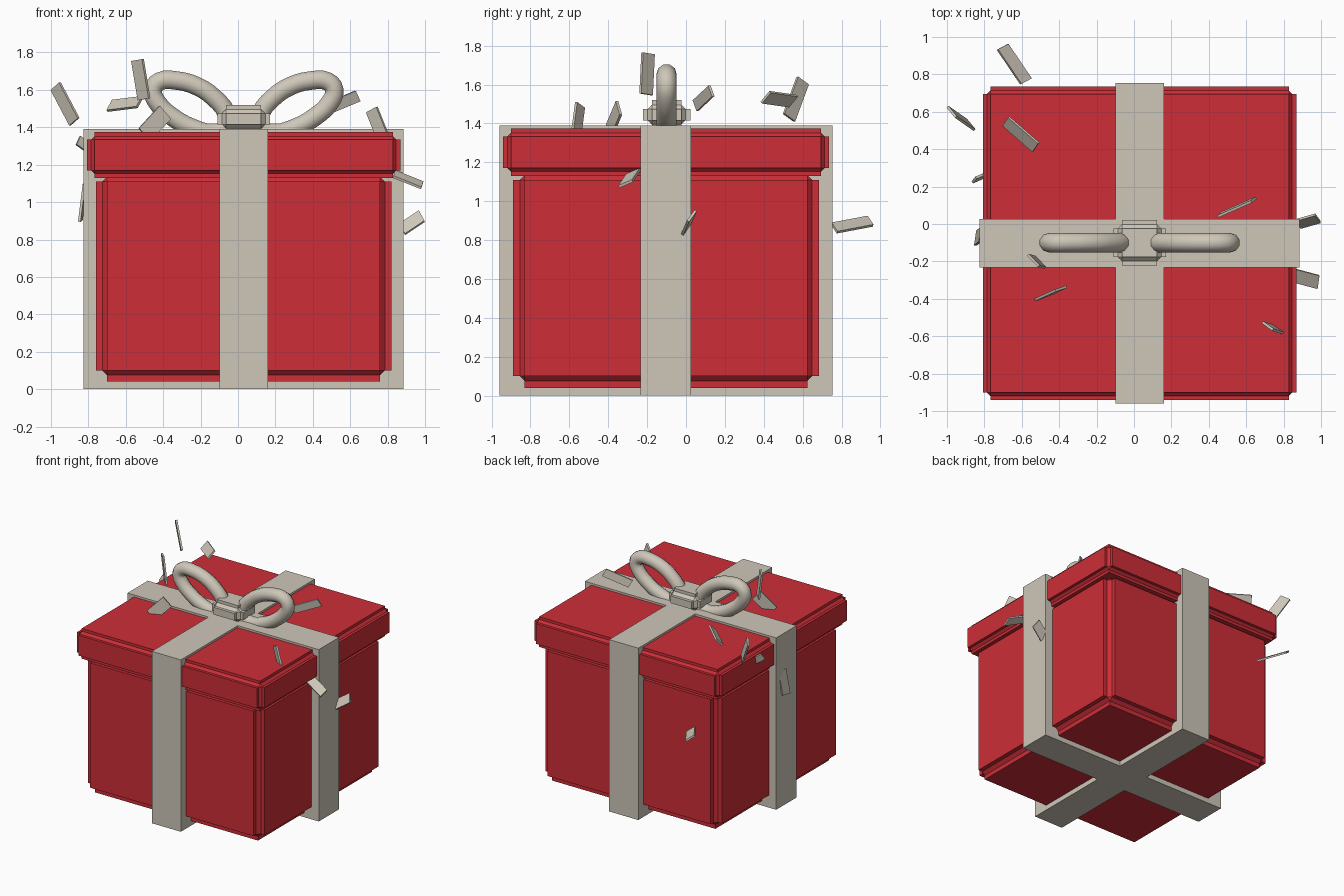
import bpy, bmesh
from mathutils import Vector

if "Cube" in bpy.data.objects:
    bpy.data.objects.remove(bpy.data.objects["Cube"])

CX, CY = 0.03, -0.103   # centre axis of the box


def material(name, rgb):
    m = bpy.data.materials.new(name)
    m.diffuse_color = (*rgb, 1)
    m.use_nodes = True
    m.node_tree.nodes["Principled BSDF"].inputs["Base Color"].default_value = m.diffuse_color
    return m


RED = material("gift_red", (0.61, 0.027, 0.038))
CREAM = material("ribbon_cream", (0.62, 0.57, 0.485))


def finish(name, bm, mat):
    bmesh.ops.recalc_face_normals(bm, faces=bm.faces)
    mesh = bpy.data.meshes.new(name)
    bm.to_mesh(mesh)
    bm.free()
    ob = bpy.data.objects.new(name, mesh)
    mesh.materials.append(mat)
    bpy.context.collection.objects.link(ob)
    return ob


def panelled_block(name, centre, half, bevel, raise_by, mat):
    """Chamfered block whose six faces are pushed out as panels."""
    bm = bmesh.new()
    bmesh.ops.create_cube(bm, size=2)
    core = [h - raise_by for h in half]
    for v in bm.verts:
        v.co = Vector(centre) + Vector(c * k for c, k in zip(v.co, core))
    bmesh.ops.bevel(bm, geom=bm.edges[:], offset=bevel, segments=1,
                    affect='EDGES', profile=0.5)
    bm.normal_update()
    panels = sorted(bm.faces, key=lambda f: max(abs(c) for c in f.normal))[-6:]
    normals = [f.normal.copy() for f in panels]
    for face, n in zip(panels, normals):
        new = bmesh.ops.extrude_discrete_faces(bm, faces=[face])["faces"][0]
        bmesh.ops.translate(bm, verts=new.verts[:], vec=n * raise_by)
    return finish(name, bm, mat)


# Box, lid and bow knot
panelled_block("box_body", (CX, CY, 0.605), (0.79, 0.787, 0.565), 0.025, 0.035, RED)
panelled_block("box_lid", (CX, CY, 1.252), (0.838, 0.838, 0.122), 0.018, 0.022, RED)
panelled_block("bow_knot", (CX, -0.10, 1.445), (0.14, 0.122, 0.075), 0.022, 0.024, CREAM)

# Crossed ribbon wrapping the box: plus-shaped prism
bm = bmesh.new()
L, W = 0.856, 0.13
outline = [(W, W), (W, L), (-W, L), (-W, W), (-L, W), (-L, -W),
           (-W, -W), (-W, -L), (W, -L), (W, -W), (L, -W), (L, W)]
ring = [bm.verts.new((CX + x, CY + y, 0.0)) for x, y in outline]
base = bm.faces.new(ring)
top = bmesh.ops.extrude_face_region(bm, geom=[base])["geom"]
bmesh.ops.translate(bm, vec=(0, 0, 1.39),
                    verts=[g for g in top if isinstance(g, bmesh.types.BMVert)])
finish("ribbon_wrap", bm, CREAM)

# Bow loops: closed teardrop tubes, mirrored about the knot
teardrop = [(0.09, 1.47), (0.16, 1.56), (0.25, 1.62), (0.36, 1.65),
            (0.45, 1.645), (0.485, 1.60), (0.46, 1.53), (0.38, 1.455),
            (0.27, 1.395), (0.16, 1.37), (0.09, 1.40)]
for side, label in ((1, "right"), (-1, "left")):
    cu = bpy.data.curves.new("bow_loop_" + label, 'CURVE')
    cu.dimensions = '3D'
    cu.bevel_depth = 0.052
    cu.bevel_resolution = 3
    cu.resolution_u = 3
    sp = cu.splines.new('BEZIER')
    sp.bezier_points.add(len(teardrop) - 1)
    for p, (x, z) in zip(sp.bezier_points, teardrop):
        p.co = (CX + side * x, -0.10, z)
        p.handle_left_type = p.handle_right_type = 'AUTO'
    sp.use_cyclic_u = True
    cu.materials.append(CREAM)
    ob = bpy.data.objects.new("bow_loop_" + label, cu)
    bpy.context.collection.objects.link(ob)

# Confetti plates: centre, long edge, short edge
confetti = [
    ((-.64, .855, .88), (.125, -.185, -.035), (.055, .03, -.045)),
    ((-.925, .565, 1.525), (.10, -.07, -.19), (.045, -.055, .04)),
    ((-.605, .48, 1.525), (.16, -.14, .02), (.03, .045, .055)),
    ((.55, .09, 1.53), (.18, .08, .075), (.025, .02, -.055)),
    ((-.82, .25, 1.305), (.07, .03, -.05), (.02, .025, .045)),
    ((-.83, -.065, 1.0), (.025, .02, .20), (.012, .08, .01)),
    ((-.52, -.20, 1.655), (.035, -.01, -.21), (.058, -.06, .01)),
    ((-.445, -.37, 1.42), (.11, .05, .12), (.06, .02, -.07)),
    ((.745, -.555, 1.42), (.06, -.02, -.15), (.055, -.04, .03)),
    ((.93, .015, .89), (.105, .03, .07), (.03, -.04, -.055)),
    ((.91, -.29, 1.12), (.15, -.04, -.06), (.01, .07, .03)),
]
for i, (c, u, v) in enumerate(confetti):
    c, u, v = Vector(c), Vector(u), Vector(v)
    n = u.cross(v).normalized() * 0.014
    bm = bmesh.new()
    bmesh.ops.create_cube(bm, size=1)
    for p in bm.verts:
        p.co = c + u * p.co.x + v * p.co.y + n * p.co.z
    finish(f"confetti_{i + 1}", bm, CREAM)

# Smooth the tubes only
for ob in list(bpy.context.scene.objects):
    if ob.type == 'CURVE':
        for sp in ob.data.splines:
            sp.use_smooth = True
